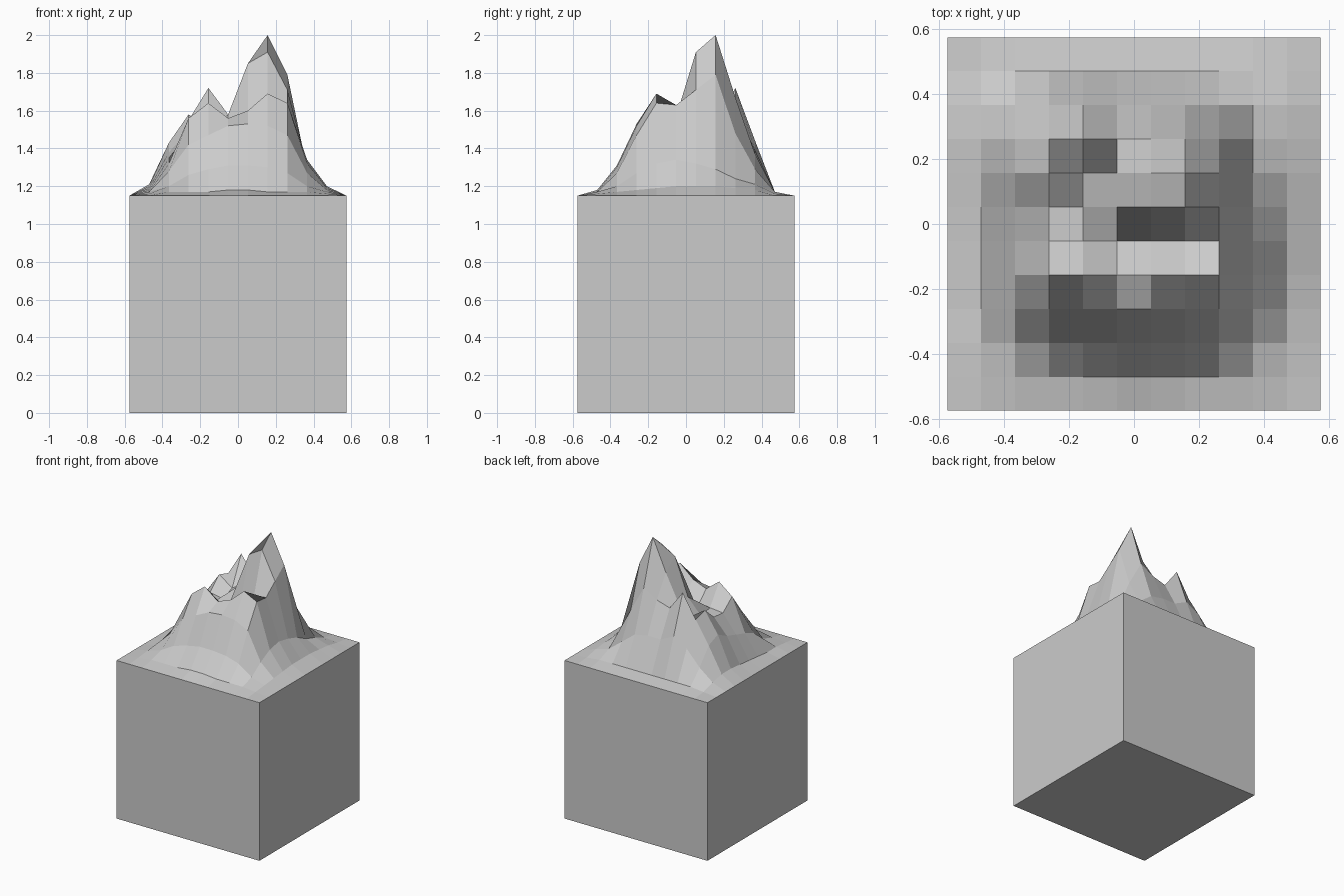
import bpy, bmesh

if "Cube" in bpy.data.objects:
    bpy.data.objects.remove(bpy.data.objects["Cube"])

HALF, TOP, CELLS = 0.575, 1.15, 11

# Interior heights above the block, in hundredths; rows go front to back
RIDGES = [
    [1, 2, 2, 2, 3, 3, 2, 2, 2, 1],
    [2, 5, 11, 14, 16, 16, 15, 12, 5, 2],
    [2, 13, 27, 32, 37, 38, 37, 32, 12, 3],
    [3, 17, 41, 49, 41, 45, 54, 49, 17, 4],
    [4, 20, 33, 34, 31, 37, 42, 48, 19, 5],
    [5, 23, 34, 32, 43, 70, 76, 56, 17, 5],
    [6, 28, 43, 36, 42, 62, 85, 64, 14, 5],
    [6, 24, 40, 57, 43, 46, 52, 33, 9, 4],
    [4, 12, 23, 29, 24, 24, 22, 14, 6, 3],
    [1, 2, 2, 2, 2, 2, 2, 2, 2, 1],
]

# Mountain surface: a grid raised by the ridge table, with a level rim
bm = bmesh.new()
bmesh.ops.create_grid(bm, x_segments=CELLS, y_segments=CELLS, size=HALF)
step = 2 * HALF / CELLS
for v in bm.verts:
    col = round((v.co.x + HALF) / step) - 1
    row = round((v.co.y + HALF) / step) - 1
    inside = 0 <= col < CELLS - 1 and 0 <= row < CELLS - 1
    v.co.z = TOP + (RIDGES[row][col] / 100 if inside else 0)

# Square block: rim pulled straight down to the ground and closed
rim = [e for e in bm.edges if e.is_boundary]
skirt = bmesh.ops.extrude_edge_only(bm, edges=rim)["geom"]
for v in skirt:
    if isinstance(v, bmesh.types.BMVert):
        v.co.z = 0
bmesh.ops.holes_fill(bm, edges=[e for e in bm.edges if e.is_boundary], sides=0)
bmesh.ops.recalc_face_normals(bm, faces=bm.faces)

mesh = bpy.data.meshes.new("mountain_block")
bm.to_mesh(mesh)
bm.free()
bpy.context.collection.objects.link(bpy.data.objects.new("mountain_block", mesh))
